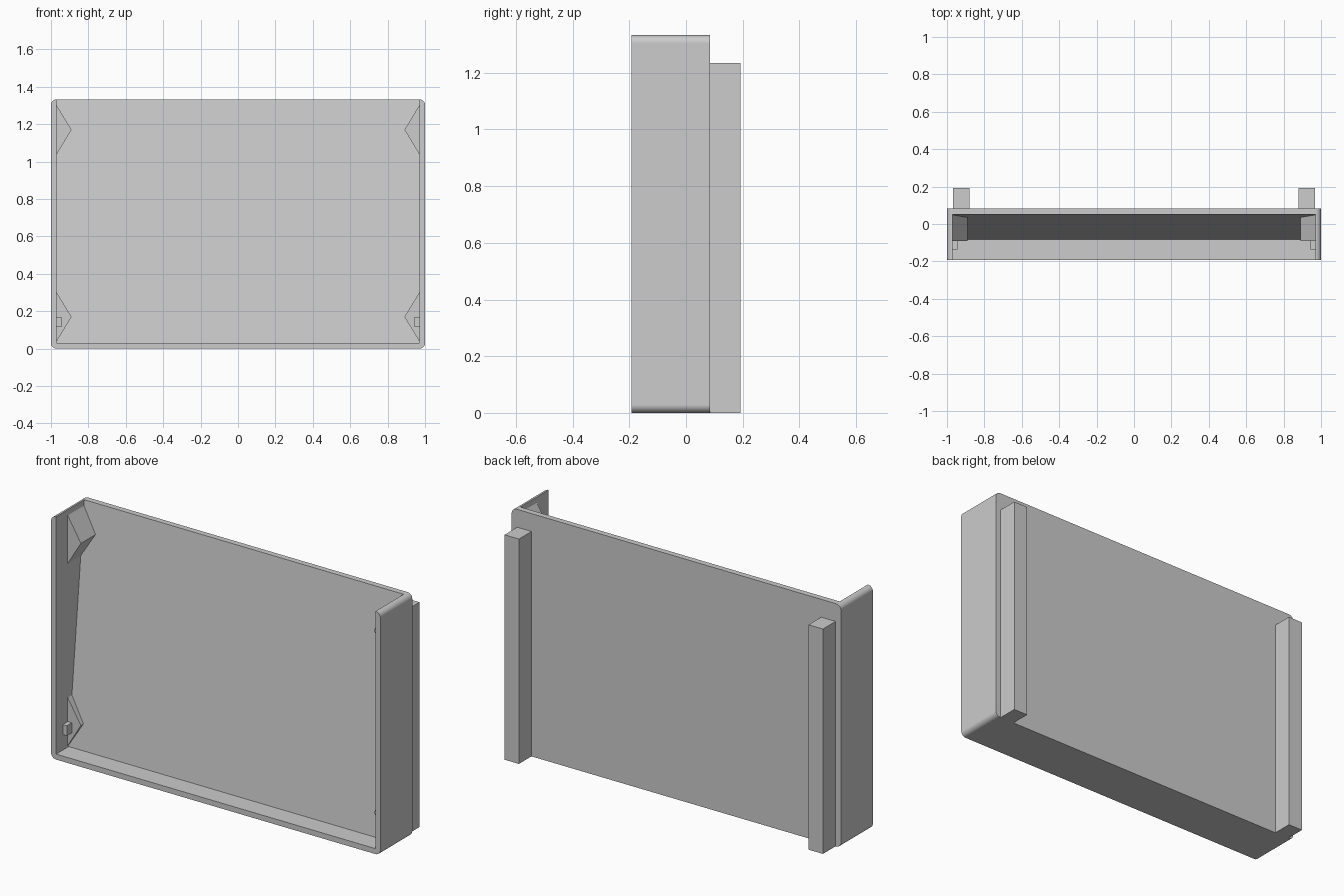
import bpy, bmesh, math

cube = bpy.data.objects.get("Cube")
if cube:
    bpy.data.objects.remove(cube, do_unlink=True)

grey = bpy.data.materials.new("plain_grey")
grey.use_nodes = True
colour = (0.604, 0.604, 0.604, 1)
grey.diffuse_color = colour
grey.node_tree.nodes["Principled BSDF"].inputs["Base Color"].default_value = colour

FRONT, BACK, HEIGHT, WALL = -0.193, 0.084, 1.333, 0.03
INNER = 1 - WALL


def prism(name, outline, axis, start, end):
    """Extrude a 2D outline (x,z for axis 'y'; y,z for axis 'x')."""
    bm = bmesh.new()
    if axis == "y":
        verts = [bm.verts.new((a, start, b)) for a, b in outline]
        shift = (0, end - start, 0)
    else:
        verts = [bm.verts.new((start, a, b)) for a, b in outline]
        shift = (end - start, 0, 0)
    face = bm.faces.new(verts)
    moved = bmesh.ops.extrude_face_region(bm, geom=[face])["geom"]
    bmesh.ops.translate(bm, vec=shift,
                        verts=[v for v in moved if isinstance(v, bmesh.types.BMVert)])
    # The starting face stays as one end cap
    if not any(f for f in bm.faces if all(v in verts for v in f.verts)):
        bm.faces.new(verts)
    bmesh.ops.recalc_face_normals(bm, faces=bm.faces)
    mesh = bpy.data.meshes.new(name)
    bm.to_mesh(mesh)
    bm.free()
    mesh.materials.append(grey)
    obj = bpy.data.objects.new(name, mesh)
    bpy.context.collection.objects.link(obj)
    return obj


def box(name, x0, x1, y0, y1, z0, z1):
    return prism(name, [(x0, z0), (x1, z0), (x1, z1), (x0, z1)], "y", y0, y1)


# Tray body: rounded outline, hollowed from the front and top
radius, steps = 0.029, 6
outline = []
for quarter, (sx, sz) in enumerate([(1, 1), (-1, 1), (-1, 0), (1, 0)]):
    cx = sx * (1 - radius)
    cz = HEIGHT - radius if sz else radius
    for i in range(steps + 1):
        a = (quarter + i / steps) * math.pi / 2
        outline.append((cx + radius * math.cos(a), cz + radius * math.sin(a)))
tray = prism("tray", outline, "y", FRONT, BACK)

# Hollow with a sloping back panel
low_y, high_y, extra = -0.084, 0.052, 0.1
slope = (high_y - low_y) / (HEIGHT - WALL)
top = HEIGHT + extra
hollow = prism("hollow_cutter",
               [(FRONT - extra, WALL), (low_y, WALL), (high_y + slope * extra, top),
                (FRONT - extra, top)], "x", -INNER, INNER)
hollow.hide_render = True
cut = tray.modifiers.new("hollow", "BOOLEAN")
cut.operation = "DIFFERENCE"
cut.solver = "EXACT"
cut.object = hollow
bpy.context.view_layer.objects.active = tray
tray.select_set(True)
bpy.ops.object.modifier_apply(modifier=cut.name)
bpy.data.objects.remove(hollow, do_unlink=True)

# Smooth rounded corners, with the large faces kept flat
bpy.ops.object.shade_smooth_by_angle(angle=math.radians(30))
weighted = tray.modifiers.new("flat_sides", "WEIGHTED_NORMAL")
weighted.keep_sharp = True
weighted.weight = 100

for side, s in (("left", 1), ("right", -1)):
    # Mounting rails on the back
    box(side + "_rail", s * 0.967, s * 0.88, BACK, -FRONT, 0, 1.235)
    # Triangular corner supports, running back into the sloping panel
    for level, z in (("lower", 0.17), ("upper", 1.17)):
        prism(f"{side}_{level}_support",
              [(s * 0.975, z - 0.14), (s * 0.89, z), (s * 0.975, z + 0.14)],
              "y", -0.092, 0.07)
    # Small locating pegs
    box(side + "_peg", s * 0.975, s * 0.945, -0.135, -0.092, 0.115, 0.17)
